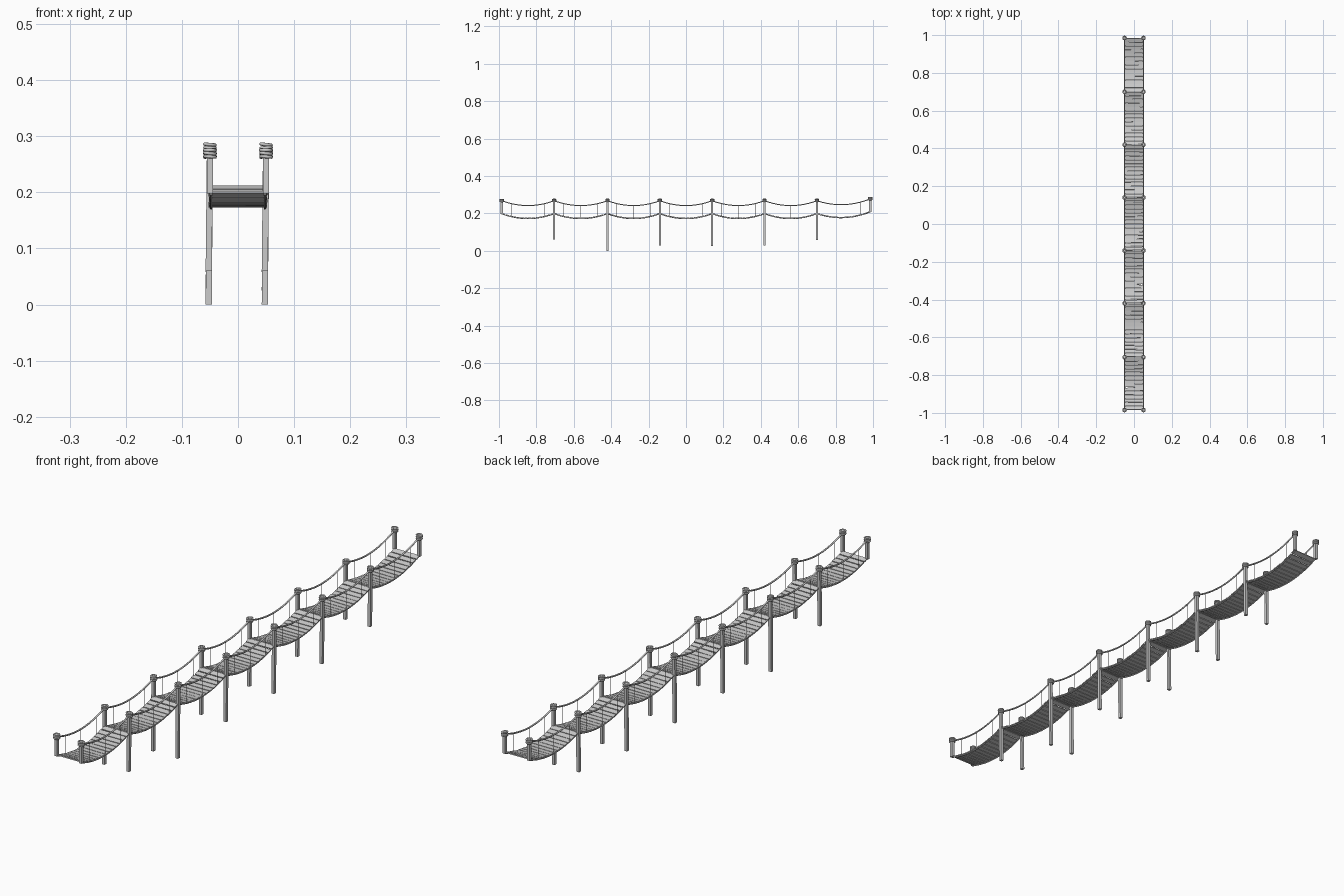
import bpy, bmesh, math, random
from mathutils import Matrix, Vector

if "Cube" in bpy.data.objects:
    bpy.data.objects.remove(bpy.data.objects["Cube"])
random.seed(4)

YS = [-0.985, -0.705, -0.42, -0.14, 0.14, 0.42, 0.70, 0.985]
BOTTOM = [0.198, 0.06, 0.0, 0.028, 0.025, 0.028, 0.058, 0.208]
LIFT = [0, 0, 0, 0, 0, 0, 0, 0.01]
DECK, RAIL, TOP = 0.2, 0.268, 0.276
SAG = 0.026


def finish(name, bm):
    me = bpy.data.meshes.new(name)
    bm.to_mesh(me)
    bm.free()
    ob = bpy.data.objects.new(name, me)
    bpy.context.collection.objects.link(ob)
    return ob


def rope(name, paths, radius, sides=1, cyclic=False):
    cu = bpy.data.curves.new(name, 'CURVE')
    cu.dimensions = '3D'
    cu.bevel_depth = radius
    cu.bevel_resolution = sides
    cu.use_fill_caps = True
    for pts in paths:
        sp = cu.splines.new('POLY')
        sp.points.add(len(pts) - 1)
        for p, co in zip(sp.points, pts):
            p.co = (*co, 1)
        sp.use_cyclic_u = cyclic
        sp.use_smooth = True
    ob = bpy.data.objects.new(name, cu)
    bpy.context.collection.objects.link(ob)
    return ob


def sag_point(i, t, base):
    # height and slope of a hanging span between posts i and i+1
    y = YS[i] + (YS[i + 1] - YS[i]) * t
    z = base + LIFT[i] + (LIFT[i + 1] - LIFT[i]) * t - SAG * 4 * t * (1 - t)
    slope = ((LIFT[i + 1] - LIFT[i]) - SAG * 4 * (1 - 2 * t)) / (YS[i + 1] - YS[i])
    return y, z, slope


# square posts, leaning very slightly
bm = bmesh.new()
for y, b, l in zip(YS, BOTTOM, LIFT):
    for s in (-1, 1):
        z1 = TOP + l
        r = bmesh.ops.create_cube(bm, size=1)
        for v in r['verts']:
            low = v.co.z < 0
            lean = -0.0022 if low and b < 0.1 else 0
            v.co = Vector((s * 0.05 + lean + v.co.x * 0.011, y + v.co.y * 0.011,
                           b if low else z1))
finish("posts", bm)

# rope wraps: three slightly tilted coils around each post head
coils = []
for y, l in zip(YS, LIFT):
    for s in (-1, 1):
        for k in range(3):
            tilt = random.uniform(-0.12, 0.12)
            coils.append([(s * 0.05 + 0.0092 * math.cos(a), y + 0.0092 * math.sin(a),
                           0.2635 + l + k * 0.0058 + 0.0092 * tilt * math.cos(a))
                          for a in (2 * math.pi * j / 14 for j in range(14))])
rope("post_rope_wraps", coils, 0.003, 2, True)

# sagging hand ropes and deck ropes
N = 12
for name, base, x, rad in (("hand_rope", RAIL, 0.05, 0.003),
                           ("deck_rope", DECK - 0.003, 0.048, 0.002)):
    paths = []
    for s in (-1, 1):
        path = []
        for i in range(7):
            for k in range(N + (i == 6)):
                y, z, _ = sag_point(i, k / N, base)
                path.append((s * x, y, z))
        paths.append(path)
    rope(name, paths, rad)

# thin vertical suspender ropes
ties = []
for s in (-1, 1):
    for i in range(7):
        for t in (0.18, 0.5, 0.82):
            y, z, _ = sag_point(i, t, RAIL)
            _, zd, _ = sag_point(i, t, DECK)
            ties.append([(s * 0.05, y, zd - 0.003), (s * 0.05, y, z)])
rope("suspender_ropes", ties, 0.001)

# deck planks following the sag, slightly uneven
bm = bmesh.new()
PL = 14
for i in range(7):
    pitch = (YS[i + 1] - YS[i]) / PL
    for k in range(PL):
        y, z, slope = sag_point(i, (k + 0.5) / PL, DECK)
        m = (Matrix.Translation((random.uniform(-0.001, 0.001), y, z + 0.001))
             @ Matrix.Rotation(random.uniform(-0.02, 0.02), 4, 'Z')
             @ Matrix.Rotation(math.atan(slope), 4, 'X')
             @ Matrix.Diagonal((0.103, pitch * random.uniform(0.84, 0.95), 0.004, 1)))
        bmesh.ops.create_cube(bm, size=1, matrix=m)
finish("deck_planks", bm)
